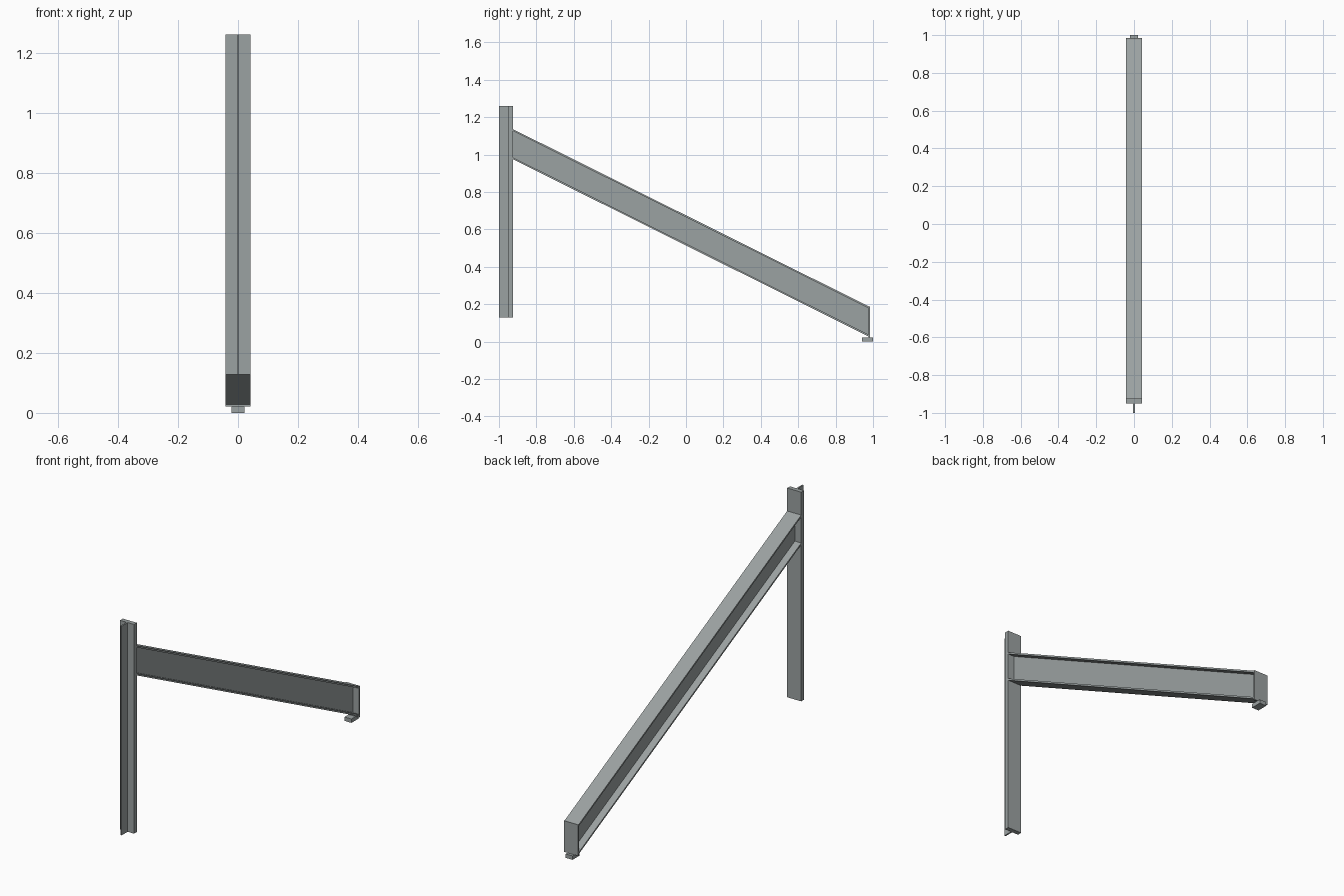
import bpy, bmesh

if "Cube" in bpy.data.objects:
    bpy.data.objects.remove(bpy.data.objects["Cube"])

steel = bpy.data.materials.new("grey steel")
steel.diffuse_color = (0.33, 0.36, 0.36, 1)
steel.use_nodes = True
steel.node_tree.nodes["Principled BSDF"].inputs["Base Color"].default_value = steel.diffuse_color


def prism(name, corners, x0, x1):
    """Extrude a (y, z) outline from x0 to x1."""
    bm = bmesh.new()
    face = bm.faces.new([bm.verts.new((x0, y, z)) for y, z in corners])
    ext = bmesh.ops.extrude_face_region(bm, geom=[face])
    verts = [v for v in ext["geom"] if isinstance(v, bmesh.types.BMVert)]
    bmesh.ops.translate(bm, verts=verts, vec=(x1 - x0, 0, 0))
    bmesh.ops.recalc_face_normals(bm, faces=bm.faces)
    mesh = bpy.data.meshes.new(name)
    bm.to_mesh(mesh)
    bm.free()
    mesh.materials.append(steel)
    obj = bpy.data.objects.new(name, mesh)
    bpy.context.collection.objects.link(obj)
    return obj


def box(name, half_width, y0, y1, z0, z1):
    return prism(name, [(y0, z0), (y1, z0), (y1, z1), (y0, z1)], -half_width, half_width)


HALF = 0.042            # half width of the flanges
Y0, Y1 = -0.925, 0.976  # ends of the sloping beam
TOP0, TOP1 = 1.136, 0.189
DEPTH, FLANGE = 0.161, 0.010


def sloped(name, half_width, drop0, drop1):
    """Strip of the beam between two vertical offsets below its top edge."""
    return prism(name, [(Y0, TOP0 - drop0), (Y1, TOP1 - drop0),
                        (Y1, TOP1 - drop1), (Y0, TOP0 - drop1)], -half_width, half_width)


# T-section post
box("post_flange", HALF, -0.949, -0.925, 0.128, 1.26)
box("post_web", 0.004, -1.0, -0.949, 0.128, 1.26)

# Sloping I-section beam
sloped("beam_top_flange", HALF, 0, FLANGE)
sloped("beam_web", 0.004, FLANGE, DEPTH - FLANGE)
sloped("beam_bottom_flange", HALF, DEPTH - FLANGE, DEPTH)

# End plate and foot at the low end
box("end_plate", HALF, Y1, 0.984, 0.021, 0.189)
box("foot", 0.021, 0.94, 1.0, 0.0, 0.021)
